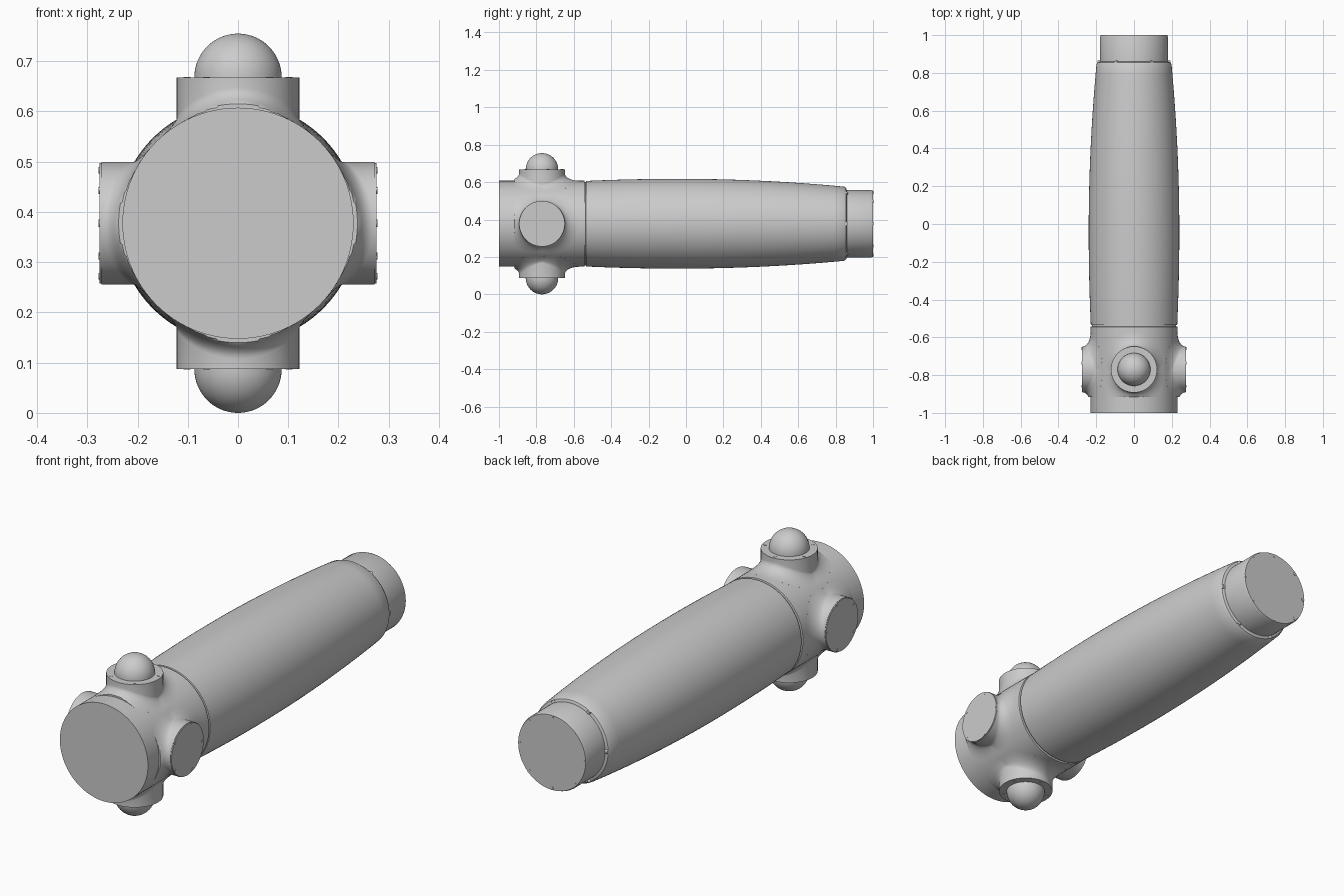
import bpy, bmesh, math
from mathutils import Matrix, Vector

if "Cube" in bpy.data.objects:
    bpy.data.objects.remove(bpy.data.objects["Cube"])

ZC, YB, R = 0.3775, -0.77, 0.23   # axis height, boss position, head radius
SEG = 96


def finish(name, bm, mat=Matrix()):
    bmesh.ops.remove_doubles(bm, verts=bm.verts, dist=1e-6)
    bmesh.ops.recalc_face_normals(bm, faces=bm.faces)
    bm.transform(mat)
    me = bpy.data.meshes.new(name)
    bm.to_mesh(me)
    bm.free()
    ob = bpy.data.objects.new(name, me)
    bpy.context.collection.objects.link(ob)
    bpy.ops.object.select_all(action='DESELECT')
    ob.select_set(True)
    bpy.context.view_layer.objects.active = ob
    bpy.ops.object.shade_smooth_by_angle(angle=math.radians(32))
    return ob


def loft(name, rings, mat, cap_start=True, cap_end=True):
    bm = bmesh.new()
    loops = [[bm.verts.new(p) for p in ring] for ring in rings]
    for a, b in zip(loops, loops[1:]):
        for i in range(len(a)):
            j = (i + 1) % len(a)
            bm.faces.new((a[i], a[j], b[j], b[i]))
    if cap_start:
        bm.faces.new(loops[0])
    if cap_end:
        bm.faces.new(loops[-1])
    return finish(name, bm, mat)


def circle(r, z, n=SEG):
    return [(r * math.cos(2 * math.pi * i / n), r * math.sin(2 * math.pi * i / n), z)
            for i in range(n)]


def lathe(name, profile, mat, n=SEG):
    return loft(name, [circle(r, z, n) for r, z in profile], mat)


def screw_ring(name, mat, count, radius, height, size=0.008, radial=False, start=math.pi / 2):
    bm = bmesh.new()
    for i in range(count):
        m = Matrix.Rotation(start + i * 2 * math.pi / count, 4, 'Z') @ Matrix.Translation((radius, 0, height))
        if radial:
            m = m @ Matrix.Rotation(math.pi / 2, 4, 'Y')
        bmesh.ops.create_cone(bm, cap_ends=True, segments=12, radius1=size,
                              radius2=size, depth=0.012, matrix=m)
    finish(name, bm, mat)


# local z runs along the world y axis
AXIS = Matrix.Translation((0, 0, ZC)) @ Matrix.Rotation(-math.pi / 2, 4, 'X')

# Head cylinder with seam groove
lathe("head", [(R, -1), (R, -0.544), (0.223, -0.542), (0.223, -0.53)], AXIS)

# Barrel-shaped main body
prof = [(0.223, -0.536)]
for i in range(25):
    y = -0.534 + 1.379 * i / 24
    k = 0.046 if y < -0.04 else 0.053
    prof.append((0.24 - k * (y + 0.04) ** 2, y))
prof += [(0.192, 0.855), (0.18, 0.86)]
lathe("main_body", prof, AXIS)

# Rear collar and its screws
lathe("rear_collar", [(0.18, 0.84), (0.18, 0.99), (0.176, 1.0)], AXIS)
screw_ring("collar_screws", AXIS, 6, 0.187, 0.855, 0.01, radial=True, start=0)
screw_ring("rear_cap_screws", AXIS, 8, 0.168, 0.9955)


def boss_rings(rb, top):
    # Fillet follows the head cylinder and is trimmed flat toward the front
    rings = [circle(rb, top)]
    for k in range(11):
        a = math.pi / 2 * k / 10
        ring = []
        for i in range(SEG):
            t = 2 * math.pi * i / SEG
            ax = abs(math.sin(t))
            f = 0.025 + 0.05 * ax
            lift = 0.014 + 0.026 * ax
            r = rb + f * (1 - math.cos(a))
            x, y = r * math.cos(t), max(r * math.sin(t), -0.147)
            h = math.sqrt(R * R - x * x) + lift * (1 - math.sin(a))
            ring.append((x, y, min(h, top - 0.001)))
        rings.append(ring)
    rings.append([(x * 0.99, y, z - 0.012) for x, y, z in rings[-1]])
    return rings


# Four bosses: domes above and below, flat covers left and right
for i, side in enumerate(("top", "right", "bottom", "left")):
    m = Matrix.Translation((0, YB, ZC)) @ Matrix.Rotation(i * math.pi / 2, 4, 'Y')
    dome = i % 2 == 0
    top = 0.29 if dome else 0.272
    loft(side + "_boss", boss_rings(0.122, top), m)
    if dome:
        arc = [(0.087 * math.cos(math.pi / 2 * k / 16), top + 0.0875 * math.sin(math.pi / 2 * k / 16))
               for k in range(16)]
        lathe(side + "_dome", arc + [(0.0005, top + 0.0875)], m, 64)
        screw_ring(side + "_boss_screws", m, 5, 0.107, top - 0.0045, 0.007)
    else:
        lathe(side + "_cover", [(0.12, top - 0.002), (0.12, 0.276)], m)
        screw_ring(side + "_cover_screws", m, 5, 0.111, 0.2715, 0.007)
